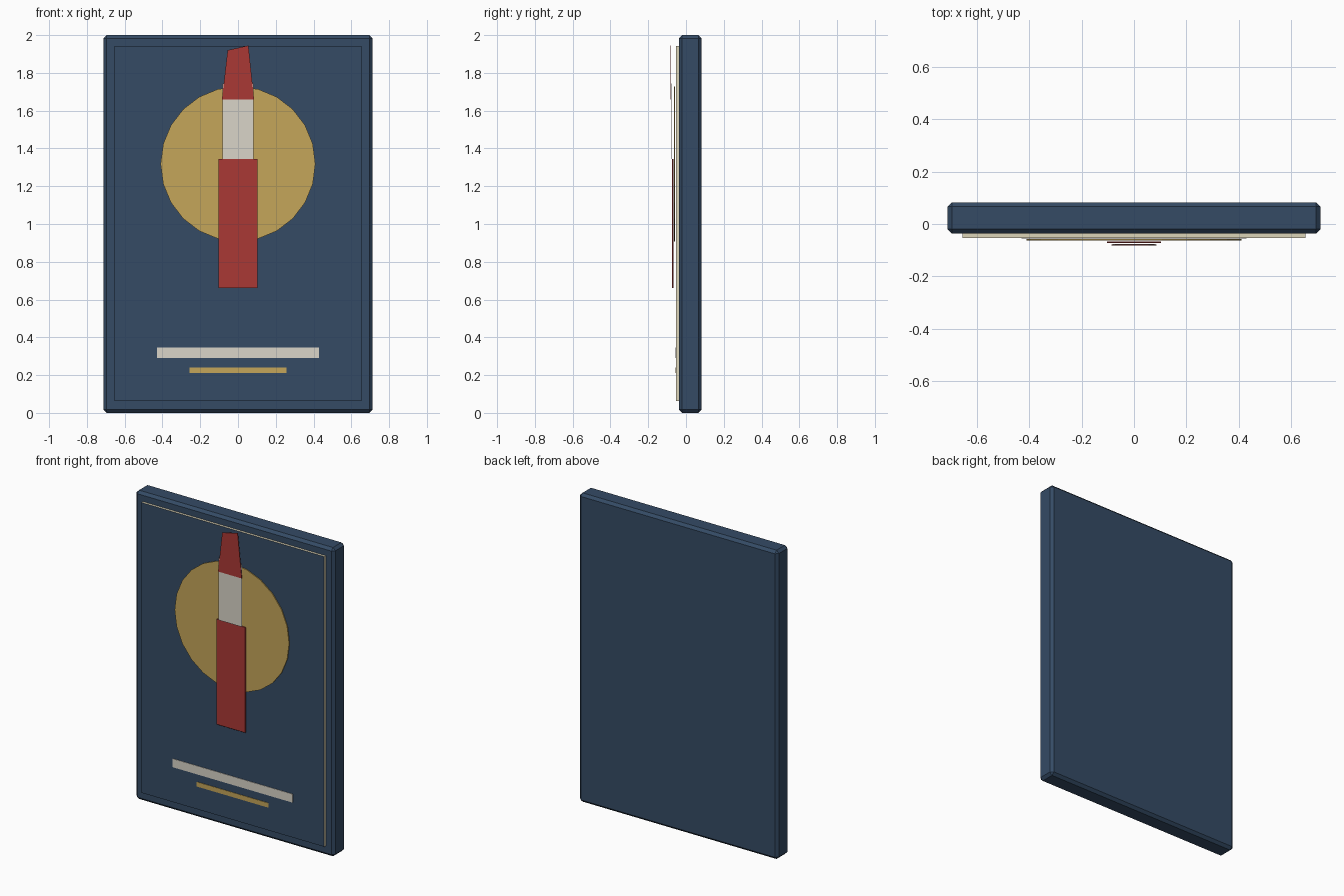
import bpy, bmesh, math

if "Cube" in bpy.data.objects:
    bpy.data.objects.remove(bpy.data.objects["Cube"])


def material(name, rgb):
    m = bpy.data.materials.new(name)
    m.diffuse_color = (*rgb, 1)
    m.use_nodes = True
    m.node_tree.nodes["Principled BSDF"].inputs["Base Color"].default_value = m.diffuse_color
    return m


navy = material("navy", (0.035, 0.07, 0.13))
gold = material("gold", (0.56, 0.38, 0.10))
red = material("red", (0.40, 0.04, 0.035))
ivory = material("ivory", (0.70, 0.66, 0.58))
cream = material("cream", (0.72, 0.66, 0.48))


def plate(name, outline, front, back, mat, bevel=0.0):
    """Extrude an x-z outline from y=front to y=back."""
    bm = bmesh.new()
    face = bm.faces.new([bm.verts.new((x, front, z)) for x, z in outline])
    new = bmesh.ops.extrude_face_region(bm, geom=[face], use_keep_orig=True)["geom"]
    verts = [g for g in new if isinstance(g, bmesh.types.BMVert)]
    bmesh.ops.translate(bm, verts=verts, vec=(0, back - front, 0))
    bmesh.ops.recalc_face_normals(bm, faces=bm.faces)
    if bevel:
        bmesh.ops.bevel(bm, geom=bm.edges[:], offset=bevel, segments=1,
                        profile=0.5, affect='EDGES')
    me = bpy.data.meshes.new(name)
    bm.to_mesh(me)
    bm.free()
    me.materials.append(mat)
    ob = bpy.data.objects.new(name, me)
    bpy.context.collection.objects.link(ob)
    return ob


def rect(half, z0, z1):
    return [(-half, z0), (half, z0), (half, z1), (-half, z1)]


# Board with chamfered edges
plate("board", rect(0.712, 0.0, 2.0), -0.037, 0.083, navy, 0.017)

# Cream-edged poster sheet with a navy face
sheet = plate("poster_sheet", rect(0.655, 0.063, 1.943), -0.053, -0.036, cream)
sheet.data.materials.append(navy)
for p in sheet.data.polygons:
    if p.normal.y < -0.9:
        p.material_index = 1

# Gold sun disc, 24 sides
disc = [(0.41 * math.cos(math.tau * i / 24), 1.318 + 0.41 * math.sin(math.tau * i / 24))
        for i in range(24)]
plate("sun_disc", disc, -0.063, -0.057, gold)

# Lipstick: case, collar and slanted tip
plate("lipstick_case", rect(0.104, 0.66, 1.345), -0.073, -0.067, red, 0.002)
plate("lipstick_collar", rect(0.083, 1.345, 1.745), -0.080, -0.076, ivory)
plate("lipstick_tip", [(-0.085, 1.66), (0.085, 1.66), (0.055, 1.945), (-0.055, 1.92)],
      -0.083, -0.079, red)

# Caption bars
plate("caption_bar_wide", rect(0.43, 0.29, 0.345), -0.056, -0.0525, ivory)
plate("caption_bar_narrow", rect(0.257, 0.211, 0.241), -0.056, -0.0525, gold)
